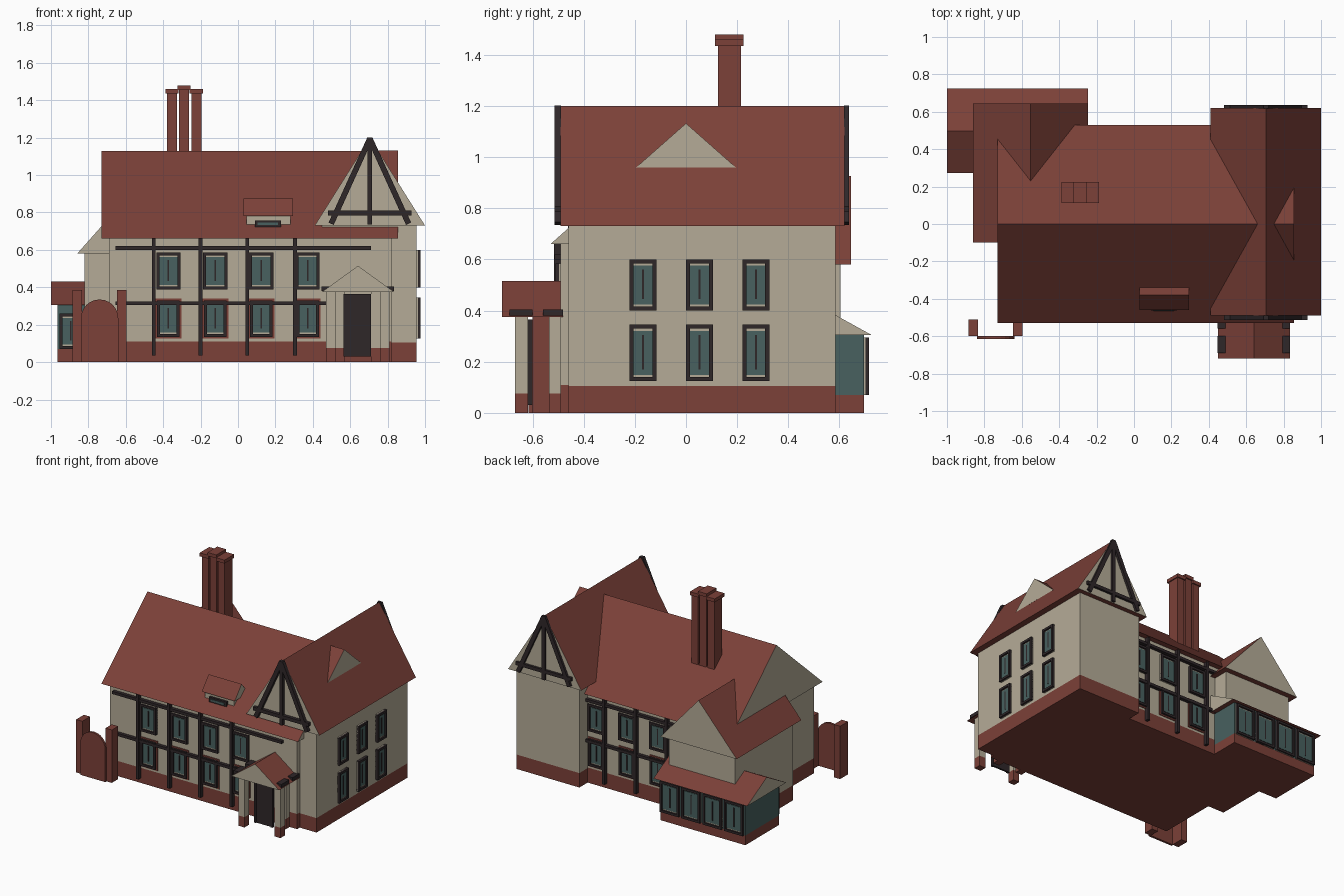
import bpy, bmesh, math
from mathutils import Vector

if "Cube" in bpy.data.objects:
    bpy.data.objects.remove(bpy.data.objects["Cube"])


def material(name, rgb):
    m = bpy.data.materials.new(name)
    m.diffuse_color = (*rgb, 1)
    m.use_nodes = True
    m.node_tree.nodes["Principled BSDF"].inputs["Base Color"].default_value = m.diffuse_color
    return m


RED = material("red_tile", (0.20, 0.052, 0.040))
CREAM = material("cream_plaster", (0.46, 0.41, 0.31))
TEAL = material("teal_glass", (0.065, 0.12, 0.115))
DARK = material("dark_timber", (0.028, 0.020, 0.022))


def finish(name, bm, mats):
    bmesh.ops.recalc_face_normals(bm, faces=bm.faces)
    me = bpy.data.meshes.new(name)
    bm.to_mesh(me)
    bm.free()
    for m in mats:
        me.materials.append(m)
    ob = bpy.data.objects.new(name, me)
    bpy.context.collection.objects.link(ob)
    return ob


def extrude_profile(name, pts, vec, mats, rule=None):
    """Extrude a closed 3D outline along vec; rule gives the material per face normal."""
    bm = bmesh.new()
    face = bm.faces.new([bm.verts.new(p) for p in pts])
    geo = bmesh.ops.extrude_face_region(bm, geom=[face])["geom"]
    bmesh.ops.translate(bm, vec=vec, verts=[v for v in geo if isinstance(v, bmesh.types.BMVert)])
    # the region extrude may drop the starting cap, so close any open edges
    holes = [e for e in bm.edges if e.is_boundary]
    if holes:
        bmesh.ops.holes_fill(bm, edges=holes)
    bmesh.ops.recalc_face_normals(bm, faces=bm.faces)
    if rule:
        for f in bm.faces:
            f.normal_update()
            f.material_index = rule(f.normal)
    return finish(name, bm, mats)


def box(name, x0, x1, y0, y1, z0, z1, mat):
    return extrude_profile(name, [(x0, y0, z0), (x1, y0, z0), (x1, y1, z0), (x0, y1, z0)],
                           Vector((0, 0, z1 - z0)), [mat])


def roof(name, axis, a0, a1, b0, b1, eave, ridge):
    """Gabled prism, ridge along axis from a0 to a1: red slopes, cream gable ends."""
    prof = [(b0, eave), (b1, eave), ((b0 + b1) / 2, ridge)]
    if axis == "x":
        pts, vec, i = [(a0, b, z) for b, z in prof], Vector((a1 - a0, 0, 0)), 0
    else:
        pts, vec, i = [(b, a0, z) for b, z in prof], Vector((0, a1 - a0, 0)), 1
    return extrude_profile(name, pts, vec, [RED, CREAM], lambda n: int(abs(n[i]) > 0.9))


def plate(name, axis, wall, sign, c, w, z0, z1, d0, d1, mat):
    """Box standing out from a wall between depths d0 and d1."""
    a, b = sorted((wall + sign * d0, wall + sign * d1))
    if axis == "x":
        return box(name, a, b, c - w / 2, c + w / 2, z0, z1, mat)
    return box(name, c - w / 2, c + w / 2, a, b, z0, z1, mat)


def window(name, axis, wall, sign, c, w, z0, z1, surround=None, t=0.016):
    if surround:
        plate(name + "_surround", axis, wall, sign, c, w + 0.02, z0 - 0.01, z1 + 0.01,
              -0.002, 0.006, surround)
    plate(name + "_reveal", axis, wall, sign, c, w, z0, z1, 0, 0.007, CREAM)
    plate(name + "_glass", axis, wall, sign, c, w - 2 * t, z0 + t + 0.008, z1 - t - 0.008,
          0, 0.011, TEAL)
    plate(name + "_mullion", axis, wall, sign, c, 0.008, z0 + 0.045, z1 - 0.04, 0, 0.014, DARK)
    for s in (-1, 1):
        plate(name + "_jamb", axis, wall, sign, c + s * (w - t) / 2, t, z0, z1, 0, 0.02, DARK)
    for za in (z0, z1 - t):
        plate(name + "_rail", axis, wall, sign, c, w, za, za + t, 0, 0.02, DARK)


def beam(name, p, q, w, y0, y1):
    """Straight timber in the xz plane from p to q."""
    p, q = Vector(p), Vector(q)
    n = (q - p).normalized()
    n = Vector((-n.y, n.x)) * w / 2
    pts = [p + n, q + n, q - n, p - n]
    return extrude_profile(name, [(v.x, y0, v.y) for v in pts], Vector((0, y1 - y0, 0)), [DARK])


# walls and brick plinths
def block(name, x0, x1, y0, y1, base, top, mat=CREAM):
    box(name + "_plinth", x0, x1, y0, y1, 0, base, RED)
    box(name + "_walls", x0, x1, y0, y1, base, top, mat)


block("main_house", -0.69, 0.82, -0.49, 0.49, 0.11, 0.68)
block("cross_wing", 0.45, 0.955, -0.46, 0.585, 0.105, 0.735)
block("rear_wing", -0.82, -0.285, -0.06, 0.605, 0.11, 0.585)
block("garden_room", -0.965, -0.28, 0.305, 0.695, 0.07, 0.308, TEAL)

# roofs
roof("main_roof", "x", -0.73, 0.855, -0.53, 0.53, 0.66, 1.13)
roof("cross_wing_roof", "y", -0.49, 0.62, 0.41, 1.0, 0.73, 1.2)
roof("rear_wing_roof", "y", -0.1, 0.645, -0.86, -0.245, 0.58, 0.926)
roof("garden_room_roof", "x", -1.0, -0.245, 0.272, 0.725, 0.305, 0.43)
roof("side_dormer", "x", 0.70, 0.856, -0.195, 0.195, 0.96, 1.132)

# front dormer
roof("front_dormer_roof", "x", 0.03, 0.295, -0.46, -0.30, 0.78, 0.875)
box("front_dormer_walls", 0.045, 0.28, -0.445, -0.32, 0.71, 0.785, CREAM)
box("front_dormer_frame", 0.09, 0.23, -0.462, -0.44, 0.722, 0.758, DARK)
box("front_dormer_glass", 0.105, 0.215, -0.466, -0.46, 0.732, 0.746, TEAL)

# timber framing on front and back walls
for side, sign in (("front", -1), ("back", 1)):
    wall = 0.49 * sign
    x0, x1 = (-0.655, 0.71) if sign < 0 else (-0.285, 0.45)
    for z in (0.305, 0.60):
        plate(side + "_rail_timber", "y", wall, sign, (x0 + x1) / 2, x1 - x0, z, z + 0.02,
              0, 0.024, DARK)
    for x in (-0.45, -0.20, 0.05, 0.305):
        if x > x0:
            plate(side + "_post_timber", "y", wall, sign, x, 0.02, 0.035, 0.66, 0, 0.027, DARK)
    for x in (-0.372, -0.122, 0.125, 0.372):
        if x > x0:
            window(side + "_upper_window", "y", wall, sign, x, 0.13, 0.388, 0.585)
            window(side + "_lower_window", "y", wall, sign, x, 0.12, 0.135, 0.33, RED)

# gable timbers on both ends of the cross wing
for y0, y1 in ((-0.514, -0.488), (0.618, 0.637)):
    for s in (-1, 1):
        beam("gable_brace", (0.705, 1.195), (0.705 + s * 0.207, 0.74), 0.03, y0, y1)
    beam("gable_king_post", (0.705, 0.735), (0.705, 1.2), 0.025, y0, y1)
    beam("gable_tie", (0.48, 0.797), (0.928, 0.797), 0.025, y0, y1)

# windows of the right side
for y in (-0.168, 0.053, 0.273):
    window("side_upper_window", "x", 0.955, 1, y, 0.105, 0.40, 0.60)
    window("side_lower_window", "x", 0.955, 1, y, 0.105, 0.125, 0.345)

# garden room windows
for i in range(4):
    window("garden_window", "y", 0.695, 1, -0.88 + i * 0.172, 0.15, 0.07, 0.295)
window("garden_front_window", "y", 0.305, -1, -0.895, 0.12, 0.07, 0.26)

# three chimney stacks
for x, top in ((-0.352, 1.46), (-0.288, 1.48), (-0.222, 1.46)):
    box("chimney_stack", x - 0.027, x + 0.027, 0.125, 0.215, 0.85, top - 0.025, RED)
    box("chimney_cap", x - 0.036, x + 0.034, 0.113, 0.224, top - 0.025, top, RED)

# porch
roof("porch_roof", "y", -0.72, -0.48, 0.448, 0.835, 0.375, 0.515)
for s in (-1, 1):
    for off, y0, y1 in ((0.145, -0.668, -0.617), (0.095, -0.535, -0.485)):
        a, b = sorted((0.64 + s * (off - 0.025), 0.64 + s * (off + 0.025)))
        box("porch_post_base", a, b, y0, y1, 0, 0.075, RED)
        box("porch_post", a, b, y0, y1, 0.075, 0.38, CREAM)
    a, b = sorted((0.64 + s * 0.15, 0.64 + s * 0.193))
    for y0, y1 in ((-0.69, -0.60), (-0.56, -0.48)):
        box("porch_bracket", a, b, y0, y1, 0.38, 0.405, DARK)
box("door", 0.575, 0.70, -0.613, -0.60, 0.03, 0.365, DARK)
for x in (0.565, 0.697):
    box("door_jamb", x, x + 0.014, -0.62, -0.60, 0.03, 0.365, DARK)

# garden gate with arched panel
box("gate_left_post", -0.885, -0.835, -0.60, -0.51, 0, 0.385, RED)
box("gate_right_post", -0.648, -0.597, -0.60, -0.527, 0, 0.385, RED)
arch = [(-0.64, 0), (-0.64, 0.235)]
arch += [(-0.74 + 0.1 * math.cos(math.pi * k / 12), 0.235 + 0.1 * math.sin(math.pi * k / 12))
         for k in range(1, 12)]
arch += [(-0.84, 0.235), (-0.84, 0)]
extrude_profile("gate_panel", [(x, -0.615, z) for x, z in arch], Vector((0, 0.016, 0)), [RED])
